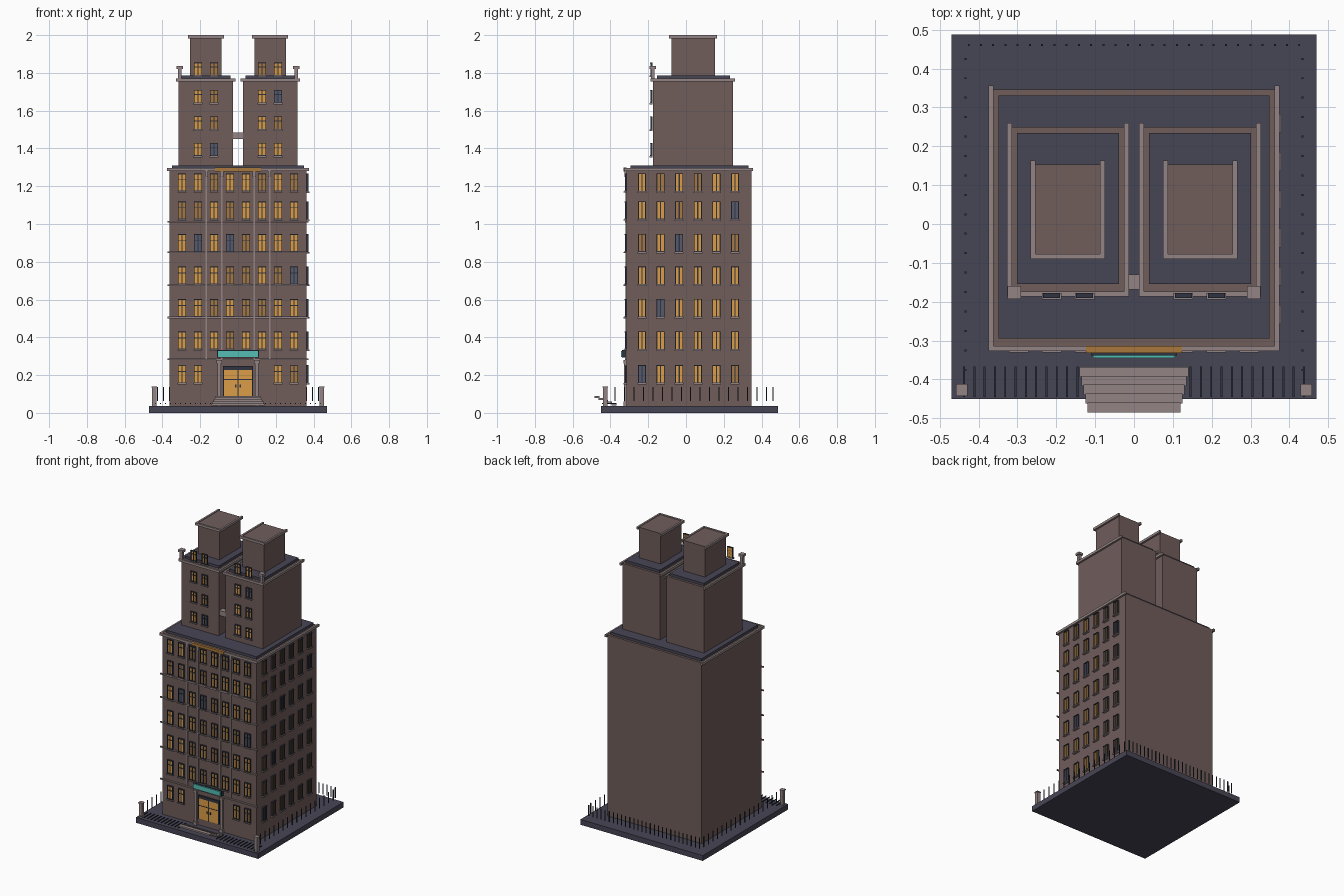
import bpy, bmesh, random
from mathutils import Matrix, Vector

random.seed(4)
if "Cube" in bpy.data.objects:
    bpy.data.objects.remove(bpy.data.objects["Cube"])


def material(name, rgb):
    m = bpy.data.materials.new(name)
    m.use_nodes = True
    colour = (*rgb, 1)
    m.diffuse_color = colour
    m.node_tree.nodes["Principled BSDF"].inputs["Base Color"].default_value = colour
    return m


WALL = material("brown wall", (0.16, 0.11, 0.105))
TRIM = material("pale stone", (0.29, 0.23, 0.23))
SLATE = material("dark slate", (0.062, 0.06, 0.09))
IRON = material("dark iron", (0.03, 0.033, 0.05))
LIT = material("lit amber", (0.72, 0.34, 0.065))
DIM = material("dim amber", (0.38, 0.19, 0.055))
DARK = material("unlit glass", (0.09, 0.10, 0.15))
TEAL = material("teal", (0.09, 0.52, 0.46))
GOLD = material("bronze", (0.4, 0.19, 0.045))


class Part:
    """Collects boxes into one object."""

    def __init__(self, name, mat):
        self.name, self.mat, self.bm = name, mat, bmesh.new()

    def box(self, x0, x1, y0, y1, z0, z1):
        size = Vector((x1 - x0, y1 - y0, z1 - z0))
        mid = Vector((x0 + x1, y0 + y1, z0 + z1)) / 2
        bmesh.ops.create_cube(self.bm, size=1, matrix=Matrix.Translation(mid) @ Matrix.Diagonal((*size, 1)))

    def finish(self):
        mesh = bpy.data.meshes.new(self.name)
        self.bm.to_mesh(mesh)
        self.bm.free()
        mesh.materials.append(self.mat)
        ob = bpy.data.objects.new(self.name, mesh)
        bpy.context.scene.collection.objects.link(ob)


parts = {}


def part(name, mat):
    if name not in parts:
        parts[name] = Part(name, mat)
    return parts[name]


def block(name, x0, x1, y0, y1, z0, z1, roof=True):
    """Wall block with a three-sided cornice and an inset roof slab."""
    part(name, WALL).box(x0, x1, y0, y1, z0, z1)
    c = part(name + "_cornice", TRIM)
    t = 0.013
    for xa, xb in ((x0 - t, x0), (x1, x1 + t)):
        c.box(xa, xb, y0 - t, y1 + 0.01, z1 - 0.013, z1 + 0.004)
    c.box(x0, x1, y0 - t, y0, z1 - 0.013, z1 + 0.004)
    if roof:
        part(name + "_roof", SLATE).box(x0 + t, x1 - t, y0 + 0.02, y1 - 0.016, z1, z1 + 0.018)


# Ground slab and stacked masses
part("ground_slab", SLATE).box(-0.47, 0.47, -0.45, 0.487, 0, 0.037)
block("main_tower", -0.362, 0.362, -0.314, 0.346, 0.037, 1.293)
for side, name in ((-1, "right"), (1, "left")):
    xa, xb = sorted((side * 0.026, side * 0.314))
    block(name + "_upper_tower", xa, xb, -0.174, 0.25, 1.293, 1.767)
    xa, xb = sorted((side * 0.087, side * 0.253))
    block(name + "_top_house", xa, xb, -0.077, 0.153, 1.767, 1.996, roof=False)
part("tower_link", TRIM).box(-0.026, 0.026, -0.168, -0.13, 1.45, 1.485)


# Windows: local u runs along the wall, d is distance out from it
def window(u, z, w, h, face, on_side, transom=True):
    def put(name, mat, u0, u1, d0, d1, z0, z1):
        p = part(name, mat)
        if on_side:
            p.box(face + d0, face + d1, u0, u1, z0, z1)
        else:
            p.box(u0, u1, face - d1, face - d0, z0, z1)

    a, b, lo, hi = u - w / 2, u + w / 2, z - h / 2, z + h / 2
    f = 0.004
    glass, mat = random.choice([("lit_panes", LIT)] * 5 + [("dim_panes", DIM)] * 2 + [("unlit_panes", DARK)])
    put(glass, mat, a, b, 0, 0.005, lo, hi)
    for ua, ub in ((a - f, a), (u - 0.003, u + 0.003), (b, b + f)):
        put("window_frames", IRON, ua, ub, 0, 0.01, lo, hi)
    for za, zb in ((lo - f, lo), (hi, hi + f)):
        put("window_frames", IRON, a - f, b + f, 0, 0.012, za, zb)
    if transom:
        put("window_frames", IRON, a, b, 0, 0.009, hi - h * 0.36, hi - h * 0.36 + 0.004)
    put("window_sills", TRIM, a - 0.007, b + 0.007, 0, 0.016, lo - 0.011, lo - f)


rows = [0.205, 0.383, 0.555, 0.727, 0.9, 1.072, 1.22]
for z in rows:
    for i in range(8):
        u = (i - 3.5) * 0.0847
        if z > 0.3 or abs(u) > 0.2:
            window(u, z, 0.036, 0.086, -0.314, False)
    for i in range(6):
        window(-0.233 + i * 0.0985, z, 0.034, 0.088, 0.362, True, False)
for z in (1.395, 1.535, 1.675, 1.82):
    for u in (-0.212, -0.127, 0.127, 0.212):
        window(u, z, 0.036, 0.062, -0.178, False)

# String courses and pilasters on the front
trim = part("front_string_courses", TRIM)
for z in (0.283, 0.505, 0.677, 0.85, 1.012):
    trim.box(-0.374, 0.374, -0.323, -0.314, z - 0.004, z + 0.004)
pil = part("front_pilasters", TRIM)
for s in (-1, 1):
    for x in (0.085, 0.167):
        pil.box(s * x - 0.004, s * x + 0.004, -0.321, -0.314, 0.287, 1.28)
        pil.box(s * x - 0.009, s * x + 0.009, -0.325, -0.314, 1.25, 1.28)

# Entrance: double door, surround, awning and crowning panel
part("door_leaves", LIT).box(-0.074, 0.074, -0.32, -0.314, 0.085, 0.228)
frame = part("door_frame", IRON)
for x in (-0.077, 0, 0.077):
    frame.box(x - 0.003, x + 0.003, -0.323, -0.314, 0.085, 0.228)
frame.box(-0.08, 0.08, -0.324, -0.314, 0.228, 0.248)
frame.box(-0.074, 0.074, -0.322, -0.314, 0.175, 0.179)
for s in (-1, 1):
    frame.box(s * 0.012 - 0.003, s * 0.012 + 0.003, -0.325, -0.314, 0.135, 0.15)
    col = part("door_columns", TRIM)
    col.box(s * 0.1 - 0.009, s * 0.1 + 0.009, -0.328, -0.314, 0.06, 0.275)
    col.box(s * 0.1 - 0.014, s * 0.1 + 0.014, -0.332, -0.314, 0.262, 0.279)
    col.box(s * 0.1 - 0.014, s * 0.1 + 0.014, -0.332, -0.314, 0.037, 0.06)
part("awning_frame", IRON).box(-0.11, 0.11, -0.338, -0.314, 0.292, 0.332)
part("awning_panel", TEAL).box(-0.105, 0.105, -0.345, -0.338, 0.296, 0.328)
part("crowning_panel", GOLD).box(-0.123, 0.123, -0.332, -0.314, 1.279, 1.298)

# Entrance treads
for i in range(5):
    w, y, z = 0.14 - i * 0.005, -0.368 - i * 0.0228, 0.038 + i * 0.01
    part("entrance_steps", TRIM).box(-w, w, y - 0.026, y, z, z + 0.011)

# Corner posts with caps, on the ground and on the upper towers
for s in (-1, 1):
    for name, x, y, z0, z1, r in (("gate_posts", 0.443, -0.427, 0.037, 0.138, 0.012),
                                  ("parapet_posts", 0.308, -0.176, 1.767, 1.825, 0.01)):
        p = part(name, TRIM)
        p.box(s * x - r, s * x + r, y - r, y + r, z0, z1)
        c = 0.015 if name == "gate_posts" else 0.017
        p.box(s * x - c, s * x + c, y - c, y + c, z1 - 0.004, z1 + 0.012 if c > 0.016 else z1 + 0.003)

# Railings: upright pickets on sides and back, flat bars along the front
pickets = part("fence_pickets", IRON)
r = 0.0025
for i in range(18):
    y = -0.425 + i * 0.05
    for x in (-0.434, 0.434):
        pickets.box(x - r, x + r, y - r, y + r, 0.063, 0.138)
for i in range(28):
    x = (i - 13.5) * 0.0315
    pickets.box(x - r, x + r, 0.46 - r, 0.46 + r, 0.063, 0.138)
bars = part("front_rail_bars", IRON)
for i in range(34):
    x = (i - 16.5) * 0.0265
    if abs(x) > 0.14:
        bars.box(x - r, x + r, -0.445, -0.367, 0.048, 0.053)

for p in parts.values():
    p.finish()
